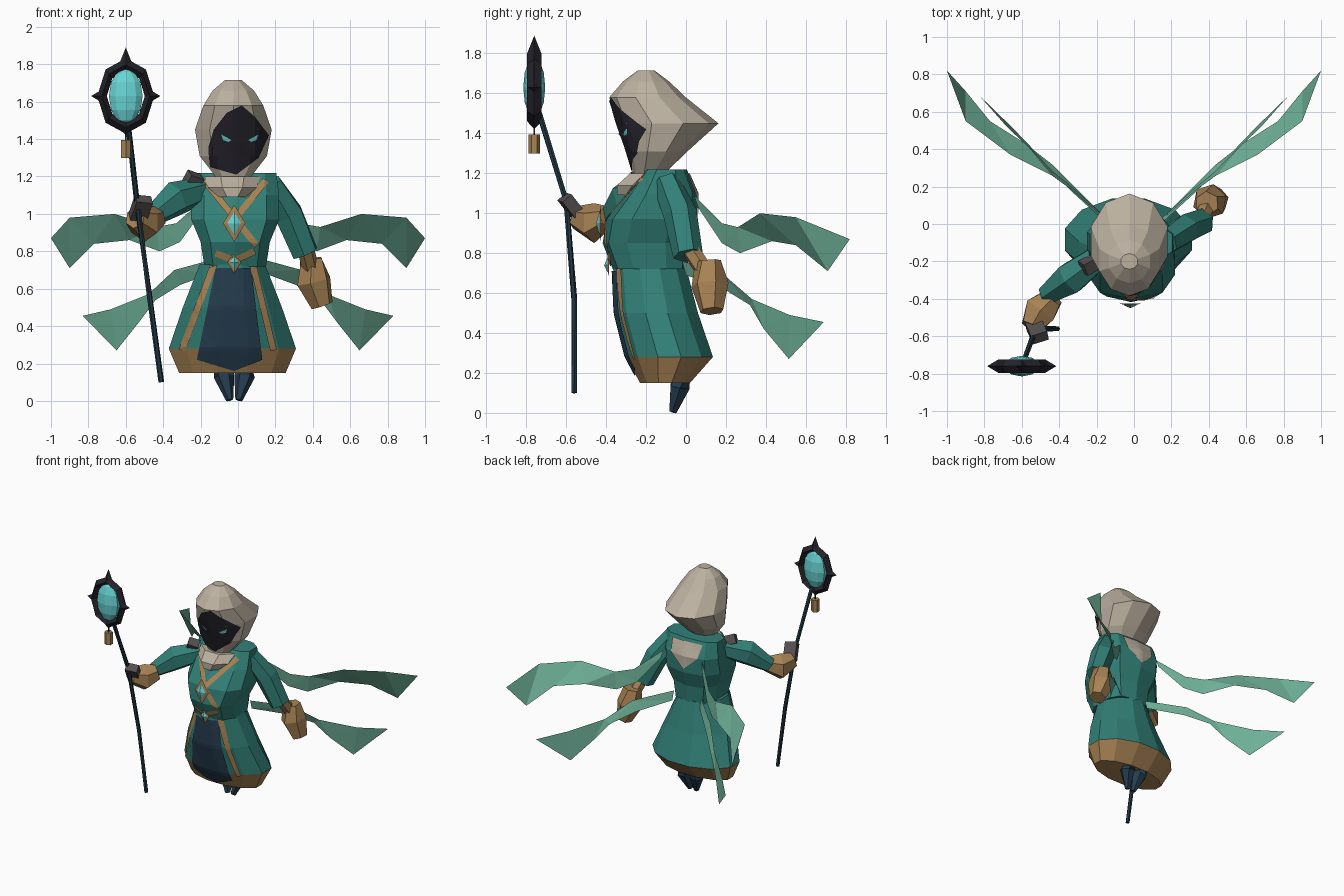
import bpy, bmesh, math
from math import cos, sin, pi
from mathutils import Vector
from mathutils.bvhtree import BVHTree

cube = bpy.data.objects.get("Cube")
if cube:
    bpy.data.objects.remove(cube)


def material(name, rgb):
    lin = [((c / 255 + 0.055) / 1.055) ** 2.4 for c in rgb] + [1]
    m = bpy.data.materials.new(name)
    m.use_nodes = True
    m.diffuse_color = lin
    m.node_tree.nodes["Principled BSDF"].inputs["Base Color"].default_value = lin
    return m


TEAL = material("teal cloth", (50, 128, 119))
MINT = material("mint ribbon", (110, 176, 152))
BEIGE = material("beige hood", (188, 177, 160))
TAN = material("tan leather", (168, 131, 84))
NAVY = material("navy cloth", (38, 62, 80))
BLACK = material("black metal", (36, 34, 42))
GLOW = material("cyan crystal", (105, 212, 212))
GREY = material("grey clasp", (84, 78, 80))
STAFF = material("dark staff", (32, 54, 66))


def finish(name, bm, *mats, recalc=True):
    if recalc:
        bmesh.ops.recalc_face_normals(bm, faces=bm.faces)
    me = bpy.data.meshes.new(name)
    bm.to_mesh(me)
    bm.free()
    for m in mats:
        me.materials.append(m)
    ob = bpy.data.objects.new(name, me)
    bpy.context.collection.objects.link(ob)
    return ob


def skin(bm, rings):
    """Bridge equal rings of points and cap both ends."""
    vs = [[bm.verts.new(p) for p in r] for r in rings]
    n = len(vs[0])
    for a, b in zip(vs, vs[1:]):
        for i in range(n):
            j = (i + 1) % n
            bm.faces.new((a[i], a[j], b[j], b[i]))
    bm.faces.new(vs[0])
    bm.faces.new(vs[-1])


def loft(name, rings, cx, n, *mats, power=1.0):
    """Horizontal rings given as height, half width, front y, back y."""
    def bulge(v):
        return math.copysign(abs(v) ** power, v)
    bm = bmesh.new()
    angles = [2 * pi * (i + 0.5) / n for i in range(n)]
    fit = cos(pi / n)
    skin(bm, [[(cx + hw * bulge(cos(a) / fit), (y0 + y1) / 2 + (y1 - y0) / 2 * bulge(sin(a) / fit), z)
               for a in angles] for z, hw, y0, y1 in rings])
    return finish(name, bm, *mats)


def tube(name, path, n, mat):
    """Faceted limb along points given as x, y, z, radius."""
    pts = [Vector(p[:3]) for p in path]
    bm = bmesh.new()
    rings = []
    for k, p in enumerate(pts):
        t = pts[min(k + 1, len(pts) - 1)] - pts[max(k - 1, 0)]
        q = t.to_track_quat('Z', 'Y')
        rings.append([p + q @ Vector((cos(a), sin(a), 0)) * path[k][3]
                      for a in (2 * pi * (i + 0.5) / n for i in range(n))])
    skin(bm, rings)
    return finish(name, bm, mat)


def plate(name, outline, target, mat, side=-1, lift=0.008):
    """Thin panel drawn in x and z, laid onto the front or back of a part."""
    me = target.data
    tree = BVHTree.FromPolygons([v.co for v in me.vertices], [p.vertices for p in me.polygons])
    bm = bmesh.new()
    bm.faces.new([bm.verts.new((x, 0, z)) for x, z in outline])
    for axis in (Vector((1, 0, 0)), Vector((0, 0, 1))):
        ds = [v.co.dot(axis) for v in bm.verts]
        d = min(ds) + 0.025
        while d < max(ds) - 0.005:
            bmesh.ops.bisect_plane(bm, geom=bm.verts[:] + bm.edges[:] + bm.faces[:],
                                   plane_co=axis * d, plane_no=axis)
            d += 0.025
    for v in bm.verts:
        hit = tree.ray_cast(Vector((v.co.x, side * 2, v.co.z)), Vector((0, -side, 0)))[0]
        if hit is None:
            hit = tree.find_nearest(Vector((v.co.x, side * 0.3, v.co.z)))[0]
        v.co.y = hit.y + side * lift
    bm.normal_update()
    if sum(f.normal.y for f in bm.faces) * side < 0:
        bmesh.ops.reverse_faces(bm, faces=bm.faces)
    return finish(name, bm, mat, recalc=False)


def strip(name, a, b, width, target, mat, lift=0.008):
    a, b = Vector(a), Vector(b)
    s = (b - a).orthogonal().normalized() * width / 2
    return plate(name, [a + s, b + s, b - s, a - s], target, mat, lift=lift)


def cone(name, base, tip, radius, mat, squash=(1, 1)):
    """Four-sided point from base to tip."""
    base, tip = Vector(base), Vector(tip)
    q = (tip - base).to_track_quat('Z', 'Y')
    bm = bmesh.new()
    ring = [bm.verts.new(base + q @ Vector((cos(a) * radius * squash[0], sin(a) * radius * squash[1], 0)))
            for a in (0, pi / 2, pi, 3 * pi / 2)]
    top = bm.verts.new(tip)
    bm.faces.new(ring)
    for i in range(4):
        bm.faces.new((ring[i], ring[(i + 1) % 4], top))
    return finish(name, bm, mat)


def box(name, loc, size, rot, mat):
    bpy.ops.mesh.primitive_cube_add(size=1, location=loc, rotation=rot)
    ob = bpy.context.object
    ob.name, ob.scale = name, size
    ob.data.materials.append(mat)


# Robe: skirt with tan hem, and jacket
skirt = loft("skirt", [(.15, .285, -.23, .02), (.28, .34, -.30, .135), (.5, .265, -.355, .06),
                       (.73, .175, -.365, 0)], -.03, 12, TEAL, TAN)
for f in skirt.data.polygons:
    f.material_index = int(f.center.z < .27)
jacket = loft("jacket", [(.72, .165, -.36, 0), (.85, .185, -.41, .01), (.97, .235, -.39, .05),
                         (1.1, .235, -.29, .05), (1.22, .22, -.2, 0)], -.015, 10, TEAL, power=.7)

# Skirt front panel and its edging
plate("front_panel", [(-.12, .71), (.07, .71), (.13, .22), (-.02, .16), (-.22, .22)], skirt, NAVY)
strip("edging_right", (-.13, .73), (-.3, .27), .035, skirt, TAN, .01)
strip("edging_left", (.08, .73), (.19, .27), .035, skirt, TAN, .01)

# Belt and chest straps with gems
strip("belt_right", (-.12, .79), (-.02, .75), .035, jacket, TAN)
strip("belt_left", (.09, .8), (-.02, .75), .035, jacket, TAN)
strip("strap_right", (-.18, 1.18), (.1, .83), .035, jacket, TAN)
strip("strap_left", (.15, 1.18), (-.02, .97), .035, jacket, TAN, .009)
for label, z, y, w in (("chest", .95, -.425, .06), ("belt", .74, -.385, .036)):
    cone(label + "_gem_mount", (-.02, y, z), (-.02, y - .015, z), w, TAN, (1, 1.65))
    cone(label + "_gem", (-.02, y - .008, z), (-.02, y - .025, z), w * .62, GLOW, (1, 1.65))

# Collar and back flap
loft("collar", [(1.09, .07, -.345, -.2), (1.14, .13, -.345, -.08), (1.2, .15, -.28, -.03)], -.03, 8, BEIGE)
plate("back_flap", [(-.15, 1.2), (.11, 1.2), (.1, 1.1), (-.02, 1.0), (-.13, 1.1)], jacket, BEIGE, side=1)

# Hood, shadowed face and eyes
hood = loft("hood", [(1.2, .095, -.26, -.11), (1.31, .18, -.29, 0), (1.45, .205, -.335, .15),
                     (1.58, .16, -.375, -.01), (1.66, .11, -.31, -.09), (1.715, .045, -.24, -.16)],
            -.025, 10, BEIGE)
plate("face_shadow", [(.02, 1.58), (.09, 1.52), (.165, 1.42), (.11, 1.3), (-.01, 1.21), (-.15, 1.25),
                      (-.16, 1.35), (-.13, 1.45), (-.06, 1.54)], hood, BLACK)
for label, s in (("left", 1), ("right", -1)):
    plate("eye_" + label, [(.01 + s * .045, 1.395), (.01 + s * .06, 1.385), (.01 + s * .09, 1.395),
                           (.01 + s * .1, 1.425)], hood, GLOW, lift=.014)

# Arms and gloves
tube("left_sleeve", [(.17, -.1, 1.16, .07), (.27, -.03, 1.0, .085), (.36, .01, .79, .075)], 6, TEAL)
tube("left_forearm", [(.36, .02, .82, .045), (.39, .1, .7, .045)], 6, TAN)
tube("left_glove", [(.39, .11, .76, .065), (.405, .12, .64, .095), (.45, .13, .51, .06)], 6, TAN)
tube("right_sleeve", [(-.18, -.17, 1.13, .07), (-.34, -.29, 1.08, .095), (-.47, -.38, .98, .055)], 6, TEAL)
tube("right_glove", [(-.43, -.39, .98, .06), (-.5, -.46, .95, .1), (-.55, -.55, .98, .06)], 6, TAN)
box("hand_guard", (-.52, -.57, 1.03), (.09, .06, .13), (.7, .1, .3), GREY)
box("shoulder_clasp", (-.24, -.22, 1.18), (.08, .07, .07), (.5, .3, .5), GREY)

# Feet
for label, s in (("left", 1), ("right", -1)):
    tube(label + "_foot", [(-.02 + s * .05, -.02, .24, .05), (-.02 + s * .055, -.03, .13, .055),
                           (-.02 + s * .025, -.065, 0.005, .02)], 6, NAVY)

# Staff, head ring, crystal and charm
tube("staff", [(-.41, -.56, .1, .015), (-.475, -.56, .575, .015), (-.54, -.6, 1.06, .015),
               (-.59, -.735, 1.5, .015)], 6, STAFF)
head = Vector((-.6, -.76, 1.63))
bpy.ops.mesh.primitive_torus_add(location=head, rotation=(pi / 2, 0, 0), major_segments=8,
                                 minor_segments=4, major_radius=1, minor_radius=.2)
ring = bpy.context.object
ring.name, ring.scale = "staff_ring", (.127, .168, .18)
ring.data.materials.append(BLACK)
for label, d, reach in (("top", (0, 0, 1), .26), ("bottom", (0, 0, -1), .21),
                        ("left", (1, 0, 0), .185), ("right", (-1, 0, 0), .185)):
    d = Vector(d)
    cone("spike_" + label, head + d * (.17 if d.z else .125), head + d * reach, .036, BLACK)
bpy.ops.mesh.primitive_uv_sphere_add(segments=10, ring_count=6, radius=1, location=head)
gem = bpy.context.object
gem.name, gem.scale = "staff_crystal", (.095, .055, .15)
gem.data.materials.append(GLOW)
tube("charm", [(-.6, -.76, 1.3, .03), (-.6, -.76, 1.395, .03)], 6, TAN)
tube("charm_cord", [(-.6, -.76, 1.39, .005), (-.6, -.76, 1.45, .005)], 4, BLACK)


def ribbon(name, top, bottom):
    bm = bmesh.new()
    a, b = ([bm.verts.new(p) for p in row] for row in (top, bottom))
    for i in range(len(a) - 1):
        bm.faces.new((a[i], a[i + 1], b[i + 1], b[i]))
    bmesh.ops.triangulate(bm, faces=bm.faces)
    ob = finish(name, bm, MINT)
    ob.modifiers.new("both_sides", 'MIRROR')


# Trailing ribbons, mirrored
ribbon("upper_ribbons",
       [(.17, .04, 1.09), (.33, .18, .95), (.44, .26, .93), (.66, .37, 1.0), (.9, .55, .98), (1.0, .82, .87)],
       [(.18, .06, 1.03), (.31, .18, .85), (.42, .27, .8), (.58, .43, .86), (.77, .55, .84), (.9, .71, .71)])
ribbon("lower_ribbons",
       [(.12, -.02, .76), (.34, .18, .7), (.48, .33, .57), (.68, .52, .49), (.83, .69, .455)],
       [(.12, 0, .69), (.31, .19, .62), (.44, .32, .54), (.53, .39, .42), (.65, .515, .27)])
